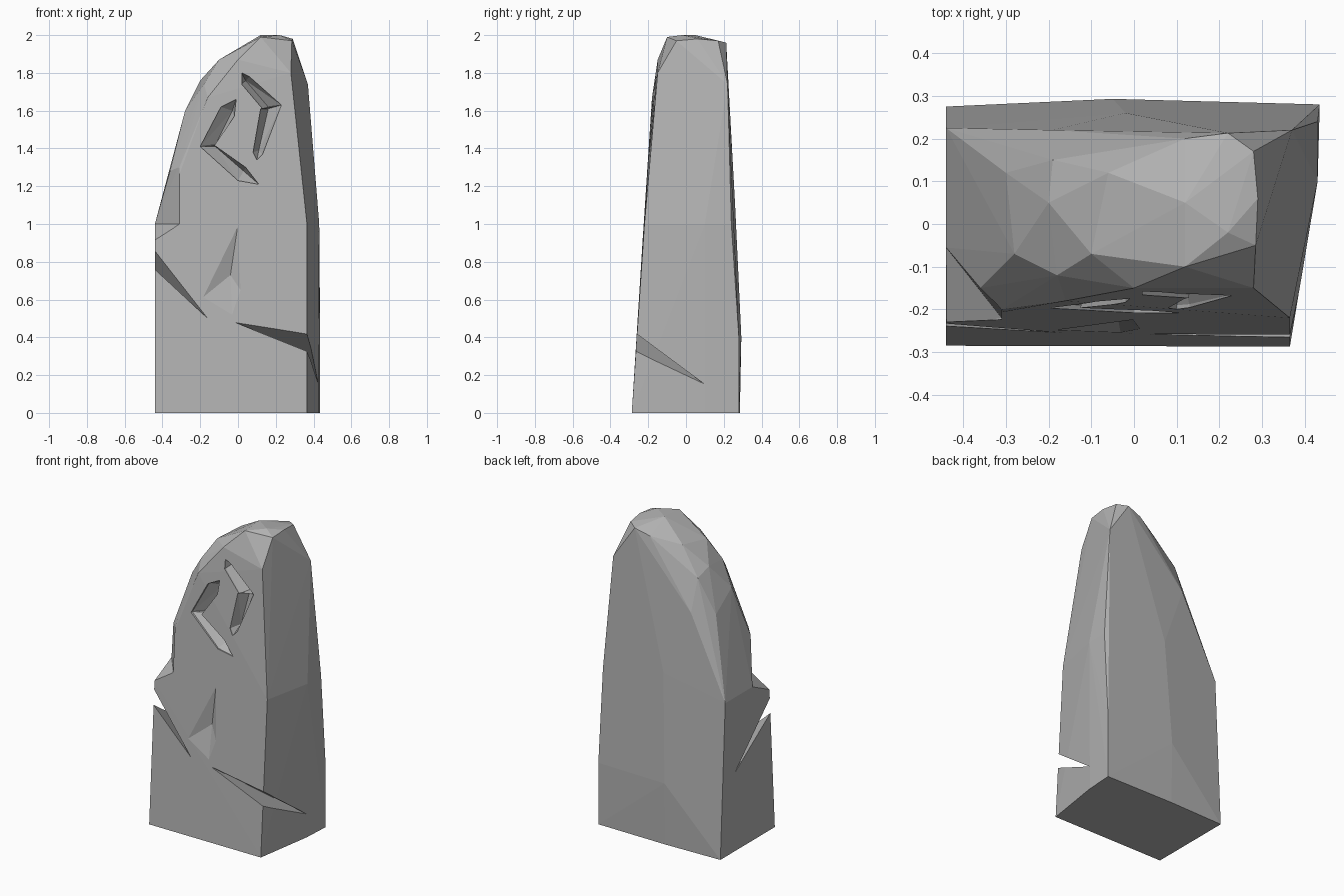
import bpy
import bmesh
from mathutils import Vector

default_cube = bpy.data.objects.get("Cube")
if default_cube:
    bpy.data.objects.remove(default_cube, do_unlink=True)

stone_grey = bpy.data.materials.new("stone grey")
stone_grey.use_nodes = True
colour = (0.45, 0.45, 0.45, 1.0)
stone_grey.diffuse_color = colour
shader = stone_grey.node_tree.nodes["Principled BSDF"]
shader.inputs["Base Color"].default_value = colour
shader.inputs["Roughness"].default_value = 0.9


def hull_object(name, points):
    """Make a flat-faced solid wrapped tightly around the points."""
    bm = bmesh.new()
    for point in points:
        bm.verts.new(point)
    result = bmesh.ops.convex_hull(bm, input=bm.verts)
    unused = set(result["geom_interior"]) | set(result["geom_unused"])
    loose = [item for item in unused if isinstance(item, bmesh.types.BMVert)]
    bmesh.ops.delete(bm, geom=loose, context="VERTS")
    bmesh.ops.recalc_face_normals(bm, faces=bm.faces)
    mesh = bpy.data.meshes.new(name)
    bm.to_mesh(mesh)
    bm.free()
    mesh.materials.append(stone_grey)
    solid = bpy.data.objects.new(name, mesh)
    bpy.context.collection.objects.link(solid)
    return solid


def carve(target, name, points):
    """Cut the hull of the points out of the target, then discard the cutter."""
    cutter = hull_object(name, points)
    cutter.hide_render = True
    modifier = target.modifiers.new(name, "BOOLEAN")
    modifier.operation = "DIFFERENCE"
    modifier.solver = "EXACT"
    modifier.object = cutter
    bpy.context.view_layer.objects.active = target
    bpy.ops.object.modifier_apply(modifier=name)
    bpy.data.objects.remove(cutter, do_unlink=True)


def front_y(z):
    """Depth of the leaning front face at a given height."""
    if z < 1:
        return -0.29 + 0.07 * z
    return -0.22 + 0.07 * (z - 1) / 0.8


# Main block: base, shoulders and faceted crown
base = [(-0.44, -0.285, 0), (0.365, -0.287, 0), (0.425, 0.1, 0),
        (0.435, 0.28, 0), (-0.05, 0.285, 0), (-0.44, 0.275, 0),
        (-0.05, 0.293, 0.4), (0.435, 0.28, 0.4)]
shoulders = [(-0.44, -0.23, 0.91), (-0.44, -0.055, 1), (-0.44, 0.225, 1),
             (-0.31, -0.22, 1), (0.365, -0.22, 1), (0.43, 0.1, 1),
             (0.43, 0.24, 1), (-0.02, 0.26, 1.1)]
slopes = [(-0.36, -0.15, 1.28), (-0.31, -0.2, 1.3), (-0.3, 0.12, 1.5),
          (-0.28, -0.07, 1.6), (-0.16, -0.18, 1.67), (-0.19, 0.15, 1.72),
          (-0.18, -0.12, 1.74), (-0.2, 0.05, 1.76), (-0.19, 0.22, 1.52),
          (0.37, 0.22, 1.74), (0.28, -0.15, 1.8)]
crown = [(0, -0.15, 1.87), (-0.1, -0.07, 1.87), (-0.06, 0.12, 1.89),
         (0.12, 0.2, 1.93), (0.12, -0.1, 1.99), (0.22, -0.02, 2),
         (0.12, 0.05, 2), (0.22, 0.213, 1.96), (0.28, 0.17, 1.97),
         (0.29, 0.06, 1.98), (0.285, -0.05, 1.97)]
stone = hull_object("standing_stone", base + shoulders + slopes + crown)

# Broken corner, leaving a sloping ledge on the right front edge
carve(stone, "corner_break",
      [(-0.44, -0.055, 1), (-0.31, -0.22, 1), (-0.44, -0.24, 0.91),
       (-0.36, -0.15, 1.28), (-0.31, -0.2, 1.32), (-0.5, -0.3, 0.89),
       (-0.31, -0.3, 1), (-0.5, -0.055, 1), (-0.4, -0.3, 1.35)])

# Wedge cracks wrapping the front corners: front tip, side tip, mouth
cracks = {
    "right_crack": [(-0.15, -0.27, 0.5), (-0.45, 0.14, 0.51),
                    (-0.46, -0.27, 0.92), (-0.46, -0.27, 0.8)],
    "left_crack": [(-0.03, -0.27, 0.49), (0.43, 0.1, 0.15),
                   (0.38, -0.28, 0.43), (0.38, -0.29, 0.33)],
}
for name, points in cracks.items():
    carve(stone, name, points)

# Shallow chip in the middle of the front
chip_rim = [(0, 1), (-0.2, 0.6), (-0.03, 0.49), (0.02, 0.64)]
chip = [(x, front_y(z) - 0.005, z) for x, z in chip_rim]
carve(stone, "front_chip", chip + [(-0.04, front_y(0.73) + 0.03, 0.73)])


# Carved chevrons: each stroke is an outline tapering to a sunken ridge
def groove(name, outline, ridge, depth=0.06):
    rim = [Vector((x, front_y(z), z)) for x, z in outline]
    floor = [Vector((x, front_y(z) + depth, z)) for x, z in ridge]
    lifted = [point + Vector((0, -0.04, 0)) for point in rim]
    carve(stone, name, rim + floor + lifted)


groove("right_upper_stroke",
       [(-0.01, 1.66), (-0.09, 1.62), (-0.2, 1.41), (-0.13, 1.41), (-0.02, 1.57)],
       [(-0.03, 1.6), (-0.12, 1.42)])
groove("right_lower_stroke",
       [(-0.2, 1.41), (-0.13, 1.42), (0.04, 1.3), (0.11, 1.21), (0, 1.23)],
       [(-0.12, 1.41), (0.03, 1.28)])
groove("left_upper_stroke",
       [(0.02, 1.8), (0.06, 1.78), (0.23, 1.63), (0.13, 1.61), (0.02, 1.74)],
       [(0.04, 1.76), (0.16, 1.62)])
groove("left_lower_stroke",
       [(0.23, 1.63), (0.12, 1.61), (0.08, 1.38), (0.1, 1.34), (0.13, 1.37)],
       [(0.16, 1.61), (0.11, 1.39)])

for polygon in stone.data.polygons:
    polygon.use_smooth = False
